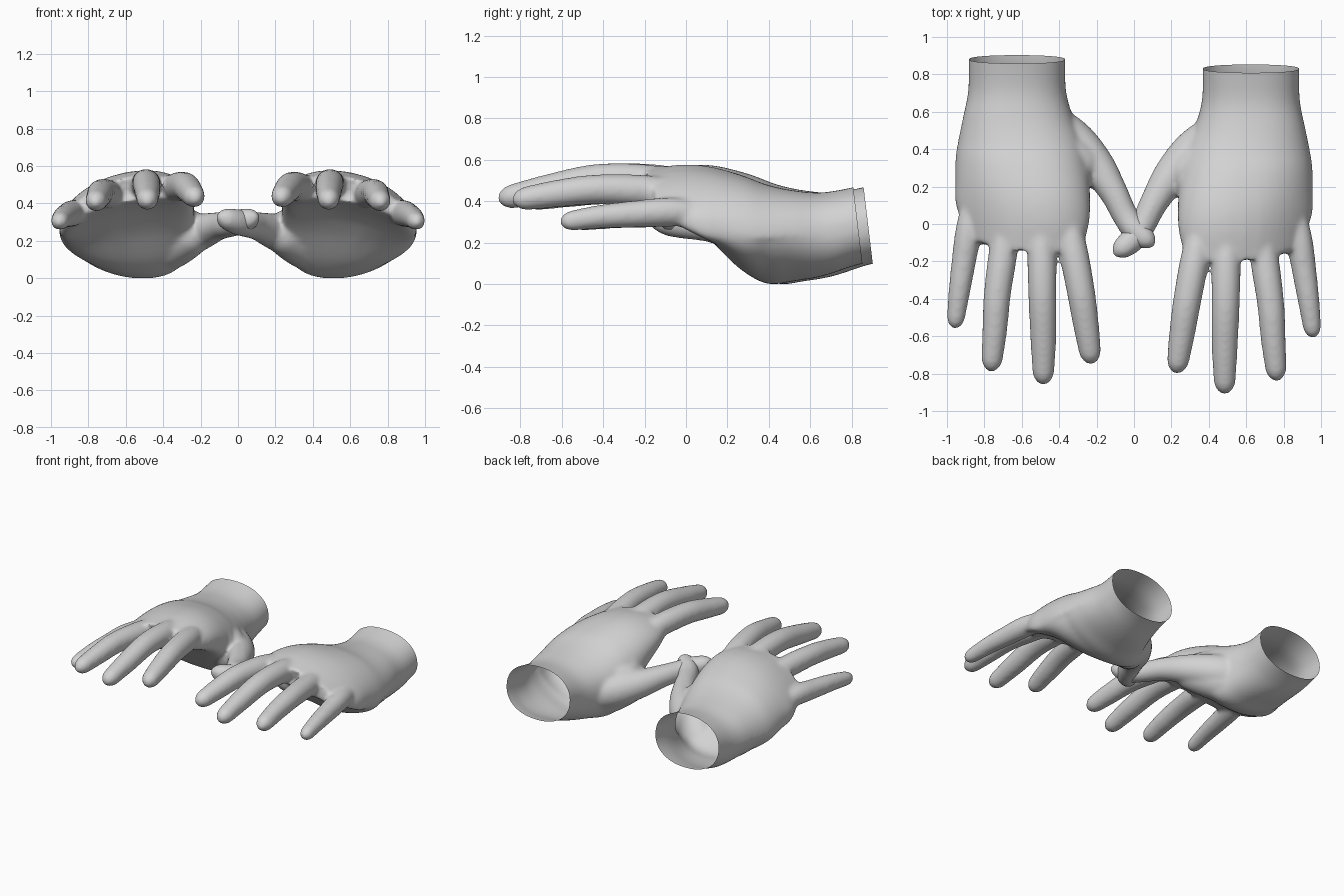
import bpy, bmesh, math
from mathutils import Vector

cube = bpy.data.objects.get("Cube")
if cube:
    bpy.data.objects.remove(cube, do_unlink=True)

skin = bpy.data.materials.new("light_grey")
skin.use_nodes = True
GREY = (0.65, 0.65, 0.65, 1)
skin.diffuse_color = GREY
skin.node_tree.nodes["Principled BSDF"].inputs["Base Color"].default_value = GREY


def spline(keys, steps):
    """Smooth samples through a list of equal-length key tuples."""
    pts = [Vector(k) for k in keys]
    pts = [2 * pts[0] - pts[1]] + pts + [2 * pts[-1] - pts[-2]]
    out = []
    for i in range(1, len(pts) - 2):
        a, b, c, d = pts[i - 1:i + 3]
        for s in range(steps):
            t = s / steps
            out.append(0.5 * (2 * b + (c - a) * t + (2 * a - 5 * b + 4 * c - d) * t * t
                              + (3 * b - a - 3 * c + d) * t ** 3))
    return out + [pts[-2]]


def loft(bm, rings):
    """Closed skin through rings of points."""
    loops = [[bm.verts.new(p) for p in ring] for ring in rings]
    n = len(loops[0])
    for a, b in zip(loops, loops[1:]):
        for i in range(n):
            j = (i + 1) % n
            bm.faces.new((a[i], a[j], b[j], b[i]))
    bm.faces.new(loops[0][::-1])
    bm.faces.new(loops[-1])


def digit(bm, keys):
    """Round-tipped tapered finger; keys are x, y, z, radius."""
    samples = spline(keys, 12)
    pts = [Vector(s[:3]) for s in samples]
    tip, tip_r = pts[-1], keys[-1][3] * 1.3
    rings = []
    for i, p in enumerate(pts):
        along = (pts[min(i + 1, len(pts) - 1)] - pts[max(i - 1, 0)]).normalized()
        side = along.cross(Vector((0, 0, 1))).normalized()
        up = side.cross(along)
        near = min((tip - p).length / tip_r, 1)
        r = samples[i][3] * max(math.sqrt(1 - (1 - near) ** 2), 0.3)
        rings.append([p + r * (side * math.cos(a) + up * math.sin(a))
                      for a in (k * math.tau / 20 for k in range(20))])
    loft(bm, rings)


def palm(bm):
    """Wrist to knuckles; keys are y, centre x, half width, low z, high z, arch."""
    keys = [(0.95, 0.625, 0.26, 0.11, 0.50, 0), (0.83, 0.625, 0.258, 0.09, 0.47, 0),
            (0.66, 0.625, 0.262, 0.035, 0.44, 0), (0.52, 0.62, 0.295, 0.01, 0.45, 0),
            (0.39, 0.605, 0.335, 0.00, 0.48, 0.1), (0.26, 0.60, 0.355, 0.08, 0.53, 0.35),
            (0.10, 0.595, 0.36, 0.25, 0.57, 0.65), (-0.04, 0.595, 0.355, 0.36, 0.575, 0.8),
            (-0.20, 0.58, 0.30, 0.42, 0.55, 0.8)]
    rings = []
    for y, cx, hw, low, high, arch in spline(keys, 6):
        power = 0.9 - 0.25 * arch
        heel = max(0, 1 - abs(y - 0.38) / 0.35)
        ring = []
        for k in range(48):
            a = k * math.tau / 48
            c, s = math.cos(a), math.sin(a)
            x = cx + hw * math.copysign(abs(c) ** power, c)
            z = (low + high) / 2 + (high - low) / 2 * math.copysign(abs(s) ** power, s)
            drop = arch * (x - 0.47) ** 2
            # the heel leans toward the thumb and rises to the outer edge
            if s < 0:
                z += 0.4 * heel * max(0, x - 0.55) ** 2
                x -= 0.1 * heel * s * s
            # the little-finger side drops away and sits further back
            ring.append(Vector((x, y + arch * 0.35 * max(0, x - 0.65), z - drop)))
        rings.append(ring)
    loft(bm, rings)


DIGITS = [
    # index, middle, ring and little finger, then thumb
    [(0.39, 0.12, 0.44, 0.045), (0.335, -0.14, 0.48, 0.076), (0.286, -0.40, 0.49, 0.076),
     (0.255, -0.60, 0.46, 0.069), (0.225, -0.80, 0.42, 0.055)],
    [(0.51, 0.12, 0.46, 0.05), (0.495, -0.16, 0.495, 0.077), (0.49, -0.42, 0.503, 0.076),
     (0.485, -0.66, 0.46, 0.070), (0.485, -0.91, 0.405, 0.055)],
    [(0.67, 0.12, 0.42, 0.05), (0.695, -0.16, 0.445, 0.076), (0.73, -0.42, 0.455, 0.073),
     (0.745, -0.62, 0.435, 0.067), (0.765, -0.84, 0.40, 0.054)],
    [(0.84, 0.17, 0.33, 0.045), (0.88, -0.06, 0.345, 0.070), (0.91, -0.25, 0.335, 0.066),
     (0.935, -0.42, 0.322, 0.058), (0.96, -0.61, 0.295, 0.046)],
    [(0.50, 0.48, 0.20, 0.14), (0.335, 0.39, 0.215, 0.125), (0.205, 0.265, 0.245, 0.100),
     (0.11, 0.12, 0.275, 0.077), (0.05, 0.0, 0.285, 0.070), (-0.01, -0.085, 0.30, 0.069),
     (-0.108, -0.165, 0.33, 0.050)],
]

# webs of skin and the fleshy pad between thumb and palm
PADS = [
    [(0.50, 0.38, 0.32, 0.09), (0.34, 0.32, 0.29, 0.105), (0.19, 0.22, 0.28, 0.07)],
    [(0.52, 0.20, 0.37, 0.12), (0.36, 0.21, 0.35, 0.11), (0.23, 0.20, 0.31, 0.06)],
    [(0.58, 0.54, 0.18, 0.11), (0.42, 0.41, 0.165, 0.135), (0.30, 0.30, 0.20, 0.12),
     (0.18, 0.16, 0.255, 0.075)],
]


def build_hand():
    bm = bmesh.new()
    palm(bm)
    for keys in DIGITS + PADS:
        digit(bm, keys)
    bmesh.ops.recalc_face_normals(bm, faces=bm.faces)
    mesh = bpy.data.meshes.new("hand_parts")
    bm.to_mesh(mesh)
    bm.free()
    source = bpy.data.objects.new("hand_parts", mesh)
    bpy.context.collection.objects.link(source)

    # fuse the parts into one skin and soften the joins
    fuse = source.modifiers.new("fuse", 'REMESH')
    fuse.mode = 'VOXEL'
    fuse.voxel_size = 0.011
    soften = source.modifiers.new("soften", 'SMOOTH')
    soften.factor = 0.5
    soften.iterations = 20
    graph = bpy.context.evaluated_depsgraph_get()
    skin_mesh = bpy.data.meshes.new_from_object(source.evaluated_get(graph))
    bpy.data.objects.remove(source, do_unlink=True)

    # open the wrist with a slightly slanted cut
    bm = bmesh.new()
    bm.from_mesh(skin_mesh)
    bmesh.ops.bisect_plane(bm, geom=bm.verts[:] + bm.edges[:] + bm.faces[:],
                           plane_co=(0, 0.83, 0.285), plane_no=(0, 1, 0.12), clear_outer=True)
    low = min(v.co.z for v in bm.verts)
    bmesh.ops.translate(bm, verts=bm.verts, vec=(0, 0, -low))
    for f in bm.faces:
        f.smooth = True
        f.material_index = 0
    bm.to_mesh(skin_mesh)
    bm.free()
    skin_mesh.materials.clear()
    skin_mesh.materials.append(skin)
    return skin_mesh


# left hand, and its mirrored partner set slightly further back
left_mesh = build_hand()
right_mesh = left_mesh.copy()
bm = bmesh.new()
bm.from_mesh(right_mesh)
for v in bm.verts:
    v.co.x *= -1
    v.co.y += 0.05
bmesh.ops.reverse_faces(bm, faces=bm.faces)
bm.to_mesh(right_mesh)
bm.free()

for name, mesh in (("left_hand", left_mesh), ("right_hand", right_mesh)):
    mesh.name = name
    bpy.context.collection.objects.link(bpy.data.objects.new(name, mesh))
